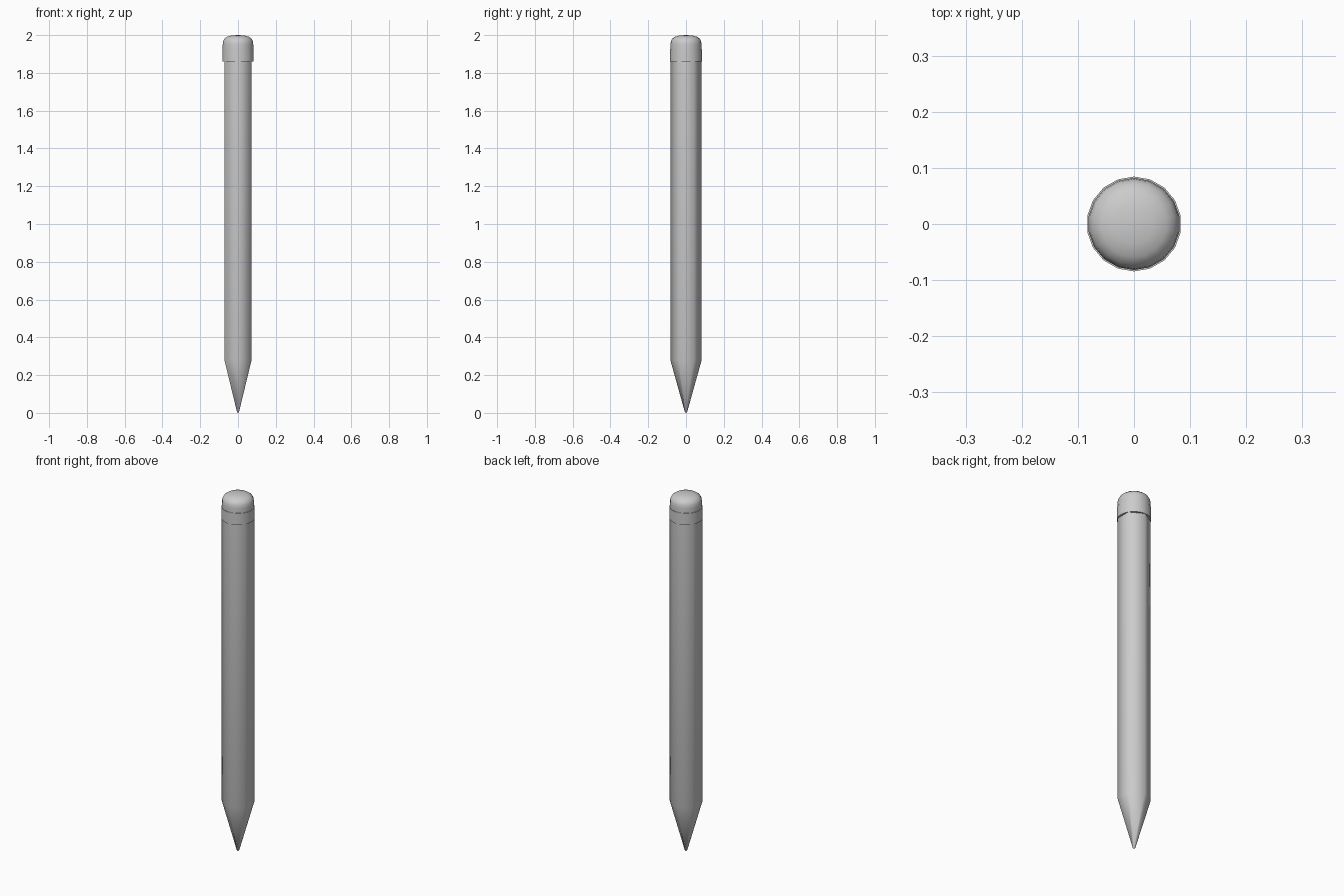
import bpy, bmesh, math

if "Cube" in bpy.data.objects:
    bpy.data.objects.remove(bpy.data.objects["Cube"])


def lathe(name, profile, sides, smooth_angle):
    """Spin a (radius, z) profile, listed bottom to top, with a vertex on +y."""
    bm = bmesh.new()
    rings = []
    for r, z in profile:
        if r == 0:
            rings.append([bm.verts.new((0, 0, z))])
        else:
            angles = [math.pi / 2 + math.tau * i / sides for i in range(sides)]
            rings.append([bm.verts.new((r * math.cos(a), r * math.sin(a), z)) for a in angles])
    for low, high in zip(rings, rings[1:]):
        for i in range(sides):
            j = (i + 1) % sides
            quad = [low[i % len(low)], low[j % len(low)], high[j % len(high)], high[i % len(high)]]
            bm.faces.new(list(dict.fromkeys(quad)))
    bmesh.ops.recalc_face_normals(bm, faces=bm.faces)
    mesh = bpy.data.meshes.new(name)
    bm.to_mesh(mesh)
    bm.free()
    obj = bpy.data.objects.new(name, mesh)
    bpy.context.collection.objects.link(obj)
    bpy.ops.object.select_all(action='DESELECT')
    obj.select_set(True)
    bpy.context.view_layer.objects.active = obj
    bpy.ops.object.shade_smooth_by_angle(angle=math.radians(smooth_angle))
    return obj


# Hexagonal shaft with sharpened, slightly blunt tip
lathe("pencil_body", [(0, 0), (0.006, 0.004), (0.083, 0.28), (0.083, 1.87), (0, 1.87)], 6, 65)

# Metal collar
lathe("ferrule", [(0, 1.86), (0.0845, 1.86), (0.0845, 1.925), (0, 1.925)], 18, 40)

# Domed eraser
lathe("eraser", [(0, 1.915), (0.082, 1.915), (0.082, 1.95), (0.08, 1.967), (0.073, 1.981),
                 (0.059, 1.991), (0.035, 1.998), (0, 2.0)], 18, 50)
